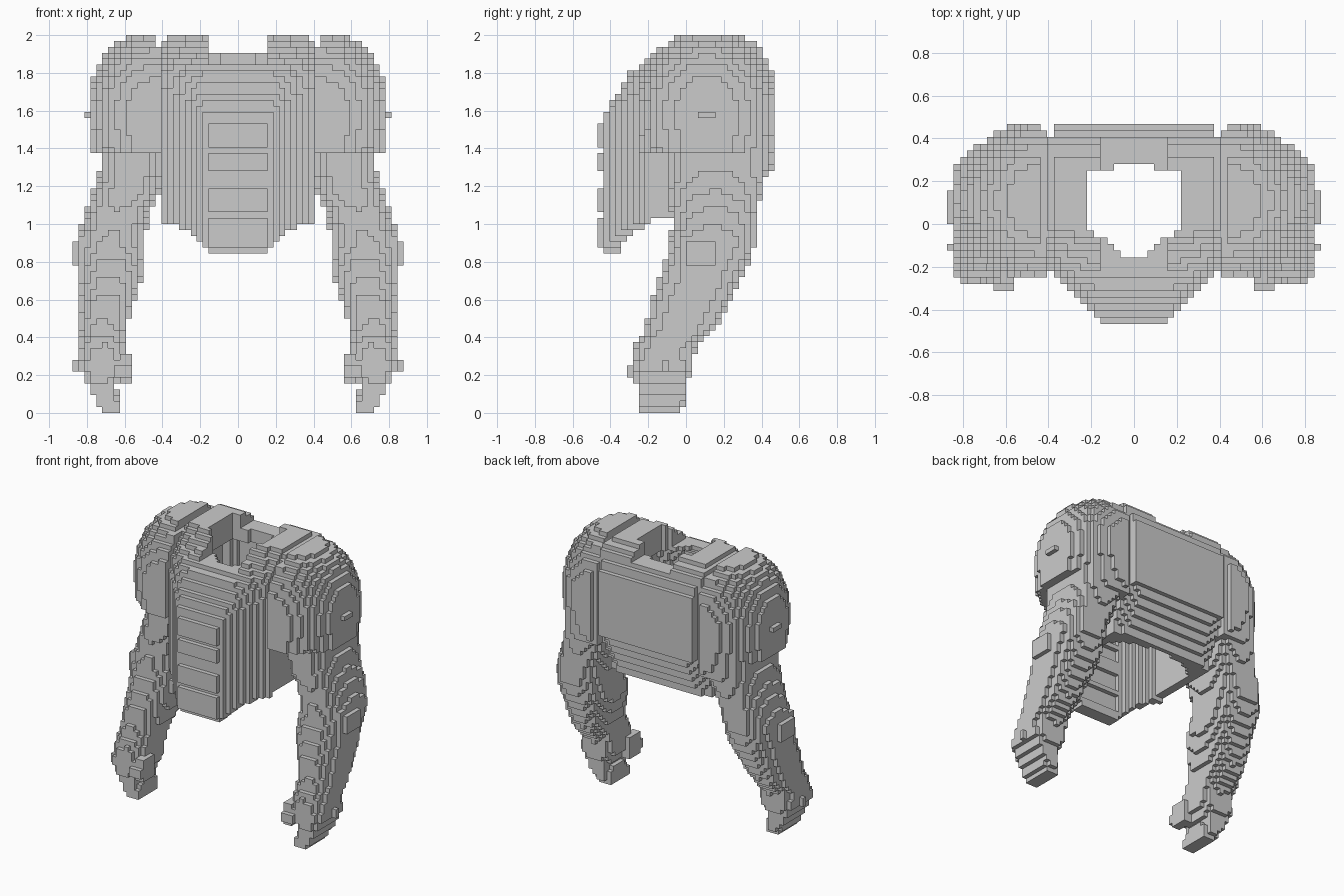
import bpy, bmesh, math

if "Cube" in bpy.data.objects:
    bpy.data.objects.remove(bpy.data.objects["Cube"])

V = 2 / 64                      # voxel size
NX, NY, NZ = 28, 15, 64         # half width, half depth, height in voxels


def lerp(table, t):
    """Interpolate rows (key, values...) sorted by rising key."""
    if t <= table[0][0]:
        return table[0][1:]
    for a, b in zip(table, table[1:]):
        if t <= b[0]:
            k = (t - a[0]) / (b[0] - a[0])
            return [p + (q - p) * k for p, q in zip(a[1:], b[1:])]
    return table[-1][1:]


def in_box(x, y, z, b):
    return b[0] < x < b[1] and b[2] < y < b[3] and b[4] < z < b[5]


# front and back profile of the chest shell: z, y
FRONT = [(.85, -.45), (.95, -.47), (1.18, -.47), (1.2, -.44), (1.27, -.44),
         (1.29, -.47), (1.48, -.47), (1.6, -.42), (1.7, -.36), (1.8, -.30),
         (1.86, -.22), (1.92, -.14), (2.0, -.04)]
BACK = [(1.0, .29), (1.15, .36), (1.3, .43), (1.4, .47), (1.75, .47),
        (1.84, .44), (1.94, .39), (2.0, .28)]
# lower edge of the shell: x, z
HEM = [(.155, .85), (.19, .88), (.22, .93), (.28, .97), (.33, 1.0), (.4, 1.01)]
# half width of the neck hole: y, x
NECK = [(-.16, .06), (-.11, .10), (-.03, .2), (0, .22), (.2, .22), (.25, .2), (.27, .07)]
# arm sections: z, x0, x1, y0, y1
ARM = [(0, .63, .72, -.25, -.05), (.06, .63, .75, -.25, 0), (.15, .65, .80, -.26, .0),
       (.25, .60, .84, -.28, .03), (.35, .58, .84, -.27, .05), (.45, .59, .84, -.21, .15),
       (.6, .55, .84, -.18, .24), (.75, .5, .84, -.13, .31), (.9, .5, .85, -.08, .37),
       (1.05, .47, .81, -.07, .38), (1.15, .42, .77, -.09, .39), (1.3, .4, .73, -.1, .43),
       (1.55, .4, .73, -.1, .43)]


def torso(x, y, z):
    if x > .406 or (x > .375 and (y > .406 or z > 1.96)):
        return False
    # rounded bulge: vertical and sideways fall-off blended
    dz = lerp(FRONT, z)[0] + .47
    dx = max(0, x - .15)
    f = -.47 + (dz ** 2.2 + dx ** 2.2) ** (1 / 2.2)
    # shallow ribs down the middle of the belly
    if x < .16 and (1.03 < z < 1.06 or 1.11 < z < 1.13 or 1.37 < z < 1.4):
        f += V
    b = lerp(BACK, z)[0] - max(0, x - .3) * (.5 if z < 1.35 else 0)
    hem = lerp(HEM, x)[0] if y < -.2 else 1.03
    if not (f < y < b and z > hem):
        return False
    # neckline: low in front, high at the back, straps either side
    if x < .17 and z > (1.845 if y < 0 else 1.906):
        return False
    if -.16 < y < .28 and x < lerp(NECK, y)[0]:
        return False
    # hollow inside
    inner_back = min(b - .07, .37) - max(0, x - .22) * .6
    return not (x < .34 and f + .1 < y < inner_back and z < 1.8)


def pauldron(x, y, z):
    if x < .406 or y < -.25 or z < (1.38 if y < .3 else 1.25):
        return False
    if x < .44 and (z > 1.94 or y > .45):
        return False
    # dome above, nearly straight below
    u = max(0, x - .45) / .345
    v = abs(y - .11) / .37
    w = (z - 1.6) / .42 if z > 1.6 else (1.6 - z) / .75
    return u ** 2.1 + v ** 2.2 + w ** 2.1 < 1


def shoulder_stud(x, y, z):
    return in_box(x, y, z, (.75, .82, .06, .16, 1.56, 1.6))


def arm(x, y, z):
    if z > 1.5:
        return False
    x0, x1, y0, y1 = lerp(ARM, z)
    u = abs(2 * (x - x0) / (x1 - x0) - 1)
    w = abs(2 * (y - y0) / (y1 - y0) - 1)
    return z > .28 and u ** 2.5 + w ** 2.5 < 1.03


def elbow_pad(x, y, z):
    return in_box(x, y, z, (.8, .875, 0, .156, .78, .91)) or \
        in_box(x, y, z, (.8, .845, -.03, .19, .75, .94))


def hand(x, y, z):
    if z > .28:
        return False
    x0, x1, y0, y1 = lerp(ARM, z)
    u = abs(2 * (x - x0) / (x1 - x0) - 1)
    w = abs(2 * (y - y0) / (y1 - y0) - 1)
    return u ** 4 + w ** 4 < 1.1 or \
        in_box(x, y, z, (.8, .876, -.125, -.09, .22, .28))


def thumb(x, y, z):
    return in_box(x, y, z, (.56, .63, -.28, -.15, .156, .31)) or \
        in_box(x, y, z, (.56, .656, -.313, -.25, .19, .25))


PARTS = [("chest_shell", torso), ("pauldron", pauldron), ("shoulder_stud", shoulder_stud),
         ("arm", arm), ("elbow_pad", elbow_pad), ("hand", hand), ("thumb", thumb)]

# fill the half grid; each voxel belongs to the first part that covers it
owner = {}
for i in range(NX):
    for j in range(-NY, NY):
        for k in range(NZ):
            p = ((i + .5) * V, (j + .5) * V, (k + .5) * V)
            for name, test in PARTS:
                if test(*p):
                    owner[i, j, k] = name
                    owner[-1 - i, j, k] = name
                    break


def build(name, cells):
    """Make the visible voxel faces of one part."""
    bm = bmesh.new()
    verts = {}

    def vert(c):
        if c not in verts:
            verts[c] = bm.verts.new([n * V for n in c])
        return verts[c]

    for c in cells:
        for ax in range(3):
            for s in (0, 1):
                n = list(c)
                n[ax] += 2 * s - 1
                if tuple(n) in owner:
                    continue
                ring = []
                for a, b in ((0, 0), (1, 0), (1, 1), (0, 1)):
                    q = list(c)
                    q[ax] += s
                    q[(ax + 1) % 3] += a
                    q[(ax + 2) % 3] += b
                    ring.append(vert(tuple(q)))
                bm.faces.new(ring if s else ring[::-1])
    mesh = bpy.data.meshes.new(name)
    bm.to_mesh(mesh)
    bm.free()
    bpy.context.collection.objects.link(bpy.data.objects.new(name, mesh))


# one object for the chest, left and right objects for the rest
for name, _ in PARTS:
    cells = [c for c, o in owner.items() if o == name]
    if name == "chest_shell":
        build(name, cells)
    else:
        build("right_" + name, [c for c in cells if c[0] < 0])
        build("left_" + name, [c for c in cells if c[0] >= 0])
